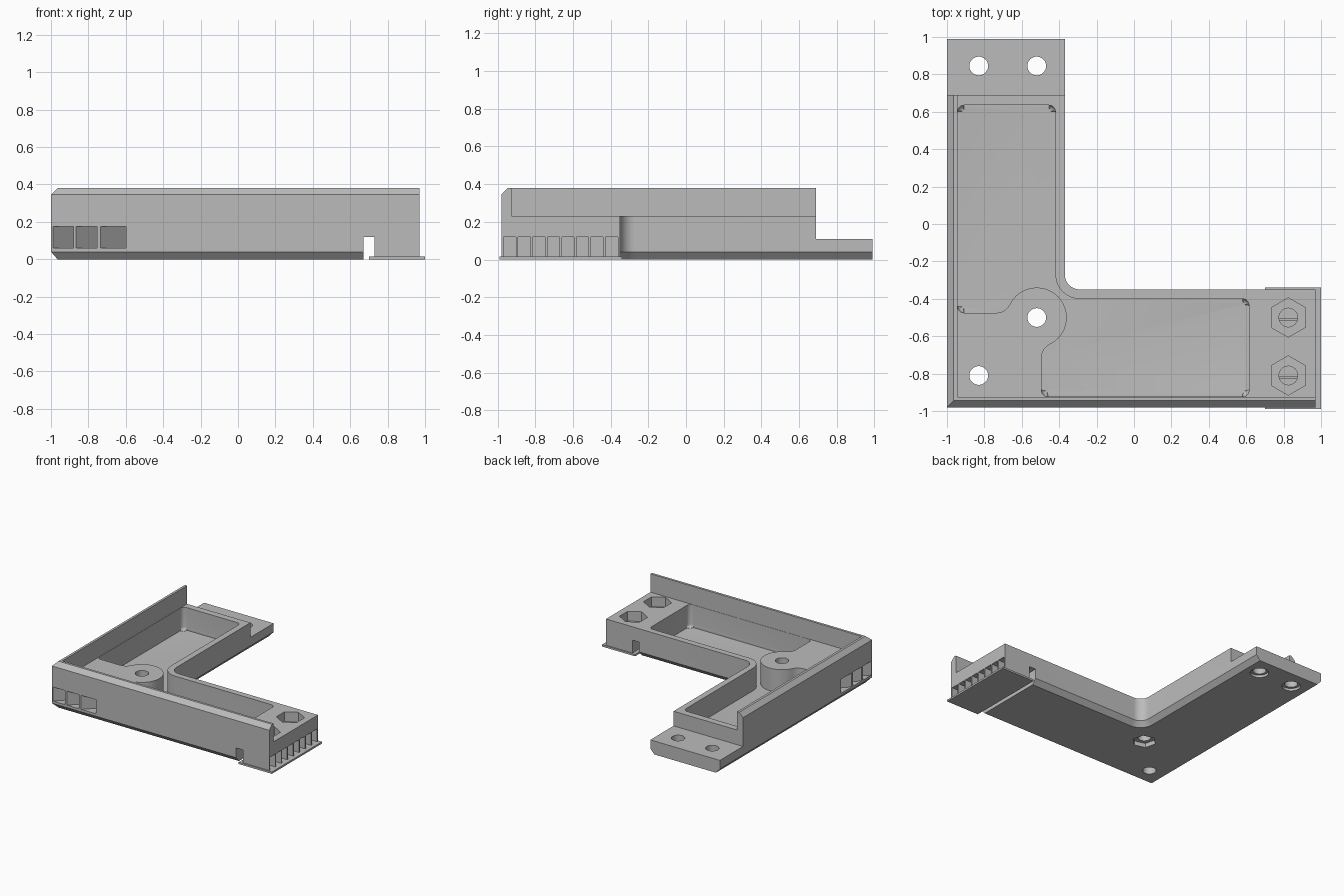
import bpy, bmesh
from math import cos, sin, radians, pi, sqrt
from mathutils import Matrix, Vector

if "Cube" in bpy.data.objects:
    bpy.data.objects.remove(bpy.data.objects["Cube"], do_unlink=True)

# Layout is measured from the outer corner; ORIGIN moves it to the centre
ORIGIN = Vector((-1, -0.98, 0))
LENGTH, WIDTH, SHELF, TOP = 1.97, 0.63, 0.23, 0.38
CHAMFER, WALL, TAB, LAP = 0.035, 0.055, 0.11, 0.12
STEP = 1.67                       # where the arm ends are notched
NEAR, MID, FAR = 0.17, 0.48, 1.825  # bolt positions

grey = bpy.data.materials.new("plain grey")
grey.use_nodes = True
grey.diffuse_color = (0.5, 0.5, 0.5, 1)
grey.node_tree.nodes["Principled BSDF"].inputs["Base Color"].default_value = (0.5, 0.5, 0.5, 1)


def finish(name, bm):
    bmesh.ops.recalc_face_normals(bm, faces=bm.faces)
    bmesh.ops.translate(bm, verts=bm.verts, vec=ORIGIN)
    mesh = bpy.data.meshes.new(name)
    bm.to_mesh(mesh)
    bm.free()
    mesh.materials.append(grey)
    obj = bpy.data.objects.new(name, mesh)
    bpy.context.collection.objects.link(obj)
    return obj


def loft(name, rings, bevel=0):
    """Solid through stacked (z, outline) rings, optionally rounding the bottom edge."""
    bm = bmesh.new()
    loops = [[bm.verts.new((x, y, z)) for x, y in pts] for z, pts in rings]
    n = len(loops[0])
    for low, high in zip(loops, loops[1:]):
        for i in range(n):
            j = (i + 1) % n
            bm.faces.new((low[i], low[j], high[j], high[i]))
    base = bm.faces.new(loops[0][::-1])
    bm.faces.new(loops[-1])
    if bevel:
        bmesh.ops.bevel(bm, geom=list(base.edges), offset=bevel, segments=4,
                        profile=0.5, affect='EDGES', clamp_overlap=False)
    return finish(name, bm)


def box(name, x0, x1, y0, y1, z0, z1):
    ring = [(x0, y0), (x1, y0), (x1, y1), (x0, y1)]
    return loft(name, [(z0, ring), (z1, ring)])


def arc(cx, cy, r, a0, a1, n=8):
    return [(cx + r * cos(radians(a0 + (a1 - a0) * i / n)),
             cy + r * sin(radians(a0 + (a1 - a0) * i / n))) for i in range(n + 1)]


def prism(x, y, r, z0, z1, sides=32, turn=0):
    ring = arc(x, y, r, turn, turn + 360, sides)[:-1]
    return loft("cutter", [(z0, ring), (z1, ring)])


def cut(target, cutter):
    mod = target.modifiers.new("cut", 'BOOLEAN')
    mod.operation, mod.solver, mod.object = 'DIFFERENCE', 'EXACT', cutter
    bpy.context.view_layer.update()
    graph = bpy.context.evaluated_depsgraph_get()
    mesh = bpy.data.meshes.new_from_object(target.evaluated_get(graph))
    target.modifiers.clear()
    target.data = mesh
    bpy.data.objects.remove(cutter, do_unlink=True)


def mirrored(half):
    """Close a half outline by reflecting it across the diagonal."""
    return half + [(y, x) for x, y in reversed(half)]


def body_outline(d):
    c = WIDTH + 0.08
    return ([(d, d), (LENGTH, d), (LENGTH, WIDTH - d)]
            + arc(c, c, 0.08 + d, 270, 180, 12)
            + [(WIDTH - d, LENGTH), (d, LENGTH)])


# L-shaped body with chamfered bottom edges
body = loft("bracket_body", [(0, body_outline(CHAMFER)), (0.04, body_outline(0)),
                             (SHELF, body_outline(0))])

# Low tab on one end, raised lap on the other
cut(body, box("cutter", -1, 1, STEP, 3, TAB, 1))
cut(body, box("cutter", STEP, 3, -1, 1, -1, LAP))

# Sunken pocket wrapping around the corner boss
c = WIDTH + 0.08
R = 0.035
left, right, end, edge = 0.057, 0.58, 1.615, 0.505
half = (arc(MID, MID, 0.16, 46, 154, 16)
        + arc(0.264, edge + 0.08, 0.08, -34, -90, 6)
        + arc(left + R, edge + R, R, 270, 180, 6)
        + arc(left + R, end - R, R, 180, 90, 6)
        + arc(right - R, end - R, R, 90, 0, 6)
        + arc(c, c, 0.13, 180, 224, 8))
pocket = mirrored(half)
cut(body, loft("cutter", [(0.045, pocket), (0.5, pocket)], bevel=0.025))

# Diagonal channels in the outer corner, separated by thin fins
for a, b in ((0.01, 0.12), (0.135, 0.245), (0.265, 0.40)):
    for s in (1, -1):
        lo, hi = sorted((s * a / sqrt(2), s * b / sqrt(2)))
        turn = Matrix.Rotation(pi / 4, 2)
        ring = [tuple(turn @ Vector(p)) for p in
                ((-0.4, lo), (0.5, lo), (0.5, hi), (-0.4, hi))]
        cut(body, loft("cutter", [(0.06, ring), (0.175, ring)]))

# Bolt holes, nut recesses and counterbores
for x, y in ((NEAR, NEAR), (MID, MID), (NEAR, FAR), (MID, FAR), (FAR, NEAR), (FAR, MID)):
    cut(body, prism(x, y, 0.05, -0.5, 0.5))
for y in (NEAR, MID):
    cut(body, prism(FAR, y, 0.105, 0.15, 0.5, 6, 30))
    cut(body, prism(y, FAR, 0.07, -0.1, 0.02))
cut(body, prism(MID, MID, 0.09, -0.1, 0.035, 6, 45))


# Raised outer wall with a chamfered top edge
def wall_outline(d):
    return [(d, d), (LENGTH, d), (LENGTH, WALL), (WALL, WALL), (WALL, STEP), (d, STEP)]


wall = loft("outer_wall", [(SHELF, wall_outline(0)), (TOP - CHAMFER, wall_outline(0)),
                           (TOP, wall_outline(CHAMFER))])

# Support under the raised lap: base plate, back web and fins
start = 1.73
plate = box("support_plate", 1.70, 2.0, -0.01, 0.64, 0, 0.015)
web = box("support_web", start, start + 0.01, 0, WIDTH, 0.015, LAP)
fins = 9
for i in range(fins):
    y = i * (WIDTH - 0.012) / (fins - 1)
    box("support_fin", start, LENGTH, y, y + 0.012, 0.015, LAP)

# Smooth the rounded parts while keeping edges crisp
bpy.ops.object.select_all(action='DESELECT')
body.select_set(True)
bpy.context.view_layer.objects.active = body
bpy.ops.object.shade_smooth_by_angle(angle=radians(30))
